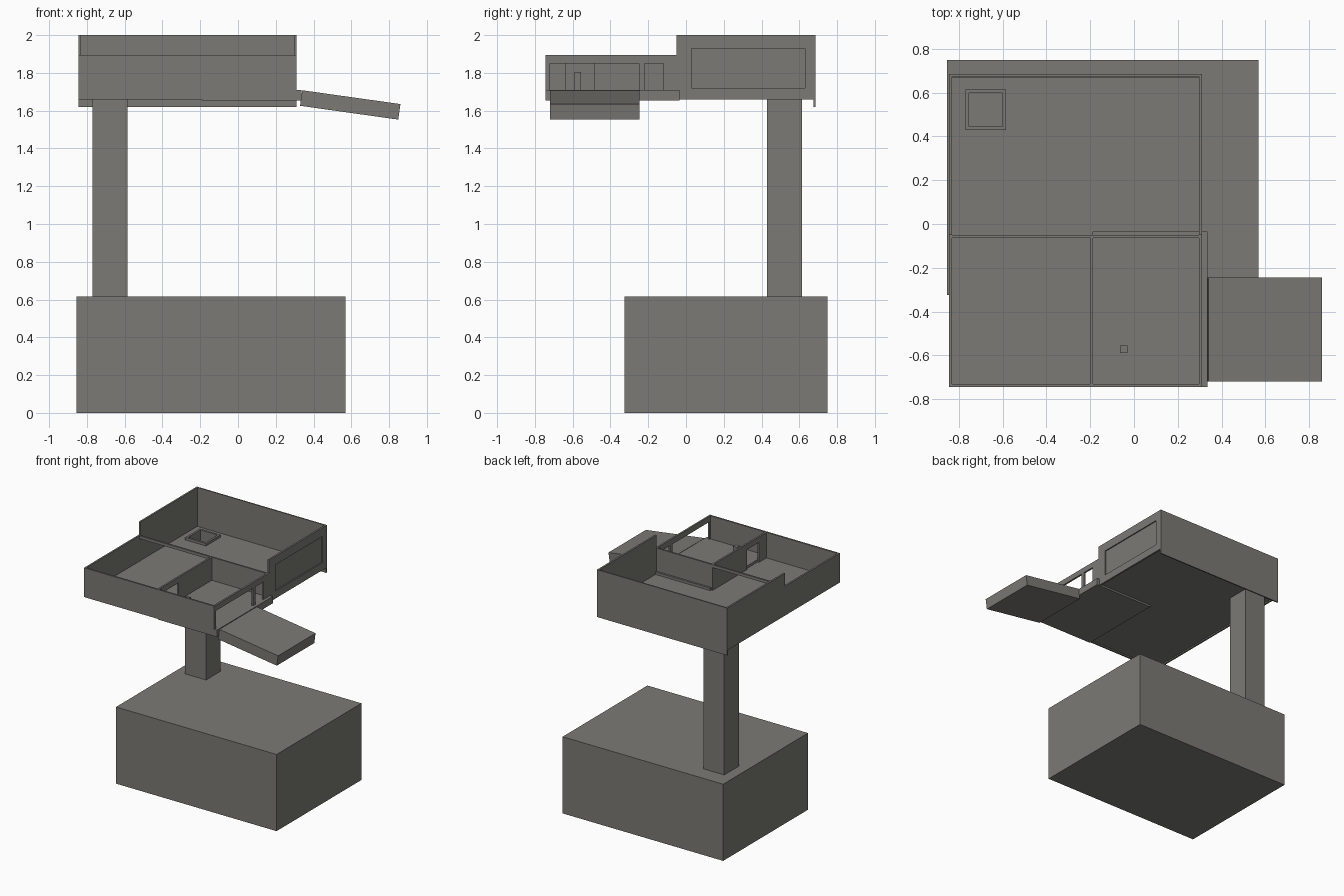
import bpy, bmesh, math

if "Cube" in bpy.data.objects:
    bpy.data.objects.remove(bpy.data.objects["Cube"])

grey = bpy.data.materials.new("warm_grey")
grey.diffuse_color = (0.2, 0.193, 0.178, 1)
grey.use_nodes = True
grey.node_tree.nodes["Principled BSDF"].inputs["Base Color"].default_value = grey.diffuse_color


def boxes(name, *specs):
    """One object from boxes given as (x0, x1, y0, y1, z0, z1)."""
    bm = bmesh.new()
    for x0, x1, y0, y1, z0, z1 in specs:
        vs = bmesh.ops.create_cube(bm, size=1)["verts"]
        for v in vs:
            v.co.x = x1 if v.co.x > 0 else x0
            v.co.y = y1 if v.co.y > 0 else y0
            v.co.z = z1 if v.co.z > 0 else z0
    me = bpy.data.meshes.new(name)
    bm.to_mesh(me)
    bm.free()
    me.materials.append(grey)
    ob = bpy.data.objects.new(name, me)
    bpy.context.collection.objects.link(ob)
    return ob


def ring(x0, x1, y0, y1, z0, z1, t):
    """Four boxes forming a rectangular tube with wall thickness t."""
    return [(x0, x1, y0, y0 + t, z0, z1), (x0, x1, y1 - t, y1, z0, z1),
            (x0, x0 + t, y0 + t, y1 - t, z0, z1), (x1 - t, x1, y0 + t, y1 - t, z0, z1)]


L, R, F, M, B = -0.845, 0.31, -0.745, -0.05, 0.685   # left, right, front, middle, back
T = 0.014                                            # wall thickness
LOW, TOP, BOT = 1.895, 2.0, 1.66

# Base block and hollow shaft
boxes("base_block", (-0.855, 0.57, -0.325, 0.75, 0, 0.615))
SX0, SX1, SY0, SY1 = -0.77, -0.585, 0.43, 0.615
boxes("shaft", *ring(SX0, SX1, SY0, SY1, 0.615, 1.71, 0.016))

# Main floor, laid around the shaft
Z0, Z1 = 1.67, 1.69
boxes("main_floor",
      (L + T, R - T, F + T, SY0, Z0, Z1), (L + T, R - T, SY1, B - T, Z0, Z1),
      (L + T, SX0, SY0, SY1, Z0, Z1), (SX1, R - T, SY0, SY1, Z0, Z1))

# Tall walls of the back room; right wall has a shallow recessed panel
boxes("back_wall", (L, R, B - 0.01, B, 1.62, TOP))
boxes("back_left_wall", (L, L + T, M, B - 0.01, BOT, TOP))
boxes("back_right_wall", (R - T, R - 0.009, M, B - 0.01, BOT, TOP),
      (R - 0.009, R, M, 0.03, BOT, TOP), (R - 0.009, R, 0.63, B - 0.01, BOT, TOP),
      (R - 0.009, R, 0.03, 0.63, BOT, 1.72), (R - 0.009, R, 0.03, 0.63, 1.93, TOP))

# Low walls of the front rooms
boxes("front_wall", (L, R, F, F + T, BOT, LOW))
boxes("front_left_wall", (L, L + T, F + T, M, BOT, LOW))
# Right wall with wide doorway and small window
boxes("front_right_wall",
      (R - T, R, F + T, M, 1.85, LOW), (R - T, R, F + T, -0.72, 1.71, 1.85),
      (R - T, R, -0.25, -0.22, 1.71, 1.85), (R - T, R, -0.12, M, 1.71, 1.85))
# Raised entry floor reaching out as a sill
boxes("entry_floor", (-0.19, 0.335, F, -0.035, 1.655, 1.71))
# Partition with doorway
P0, P1 = -0.202, -0.188
boxes("partition", (P0, P1, F + T, -0.635, Z1, LOW), (P0, P1, -0.485, M, Z1, LOW),
      (P0, P1, -0.635, -0.485, 1.85, LOW))
# Middle wall on the right, thin beam on the left
boxes("middle_wall", (P0, R - T, M - T, M, Z1, LOW))
boxes("middle_beam", (L + T, P0, M - T, M, 1.872, LOW))
# Small post in the entry room
boxes("post", (-0.065, -0.03, -0.59, -0.555, 1.71, 1.805))

# Sloping ramp
ramp = boxes("ramp", (0, 0.525, -0.72, -0.245, -0.083, 0))
ramp.location = (0.335, 0, 1.708)
ramp.rotation_euler = (0, math.radians(8), 0)
ramp.location.x = 0.34
